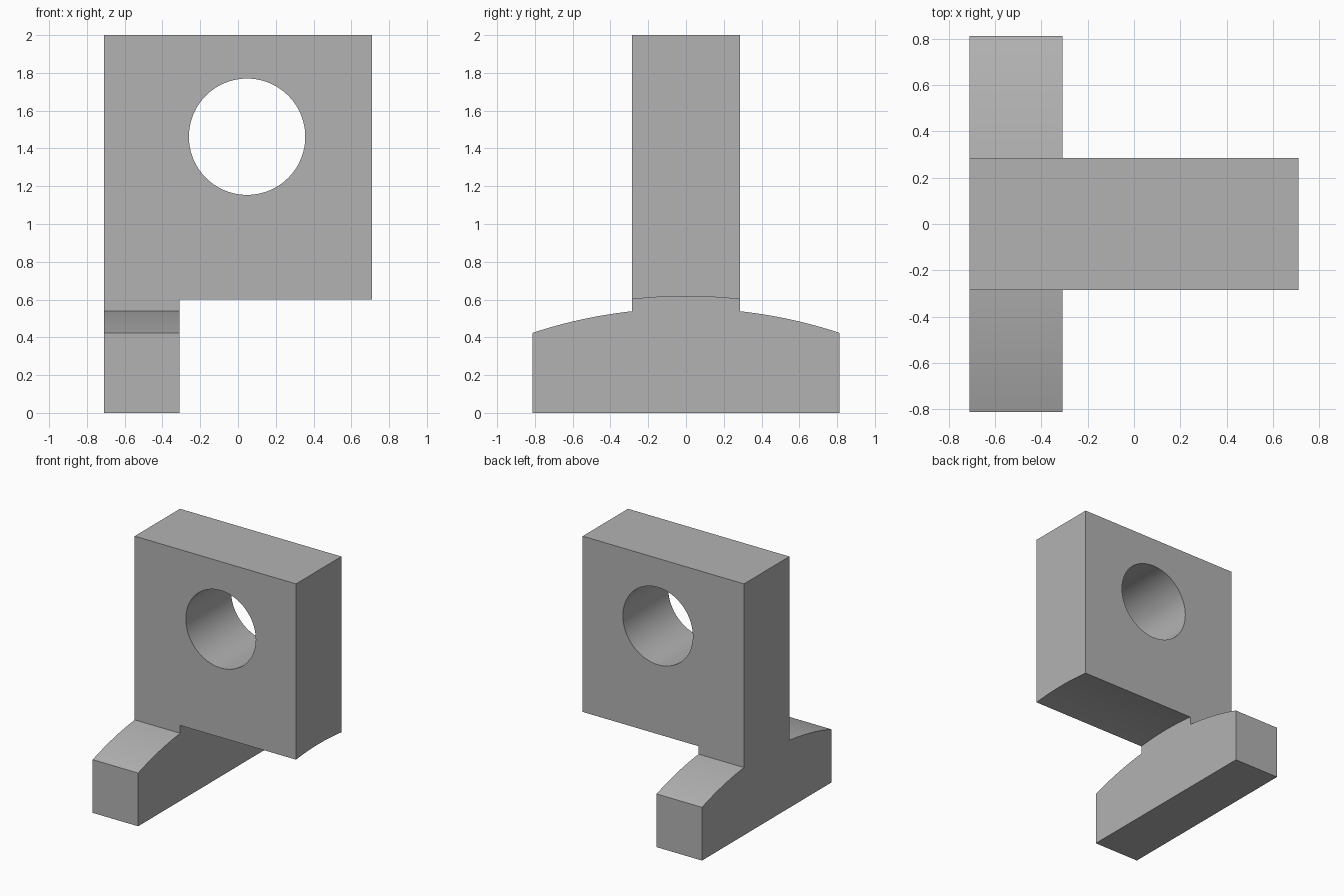
import bpy
import bmesh
import math

cube = bpy.data.objects.get("Cube")
if cube:
    bpy.data.objects.remove(cube, do_unlink=True)

HALF_X, HALF_Y, HEIGHT = 0.71, 0.285, 2.0
FOOT_X, FOOT_Y = -0.31, 0.813
ARC_R = 2.6
FOOT_APEX, UNDER_APEX = 0.554, 0.617

grey = bpy.data.materials.new("plain grey")
grey.use_nodes = True
grey.diffuse_color = (0.45, 0.45, 0.45, 1)
grey.node_tree.nodes["Principled BSDF"].inputs["Base Color"].default_value = grey.diffuse_color


def arc(y0, y1, apex, steps):
    """Points (y, z) along a shallow crown."""
    ys = [y0 + (y1 - y0) * i / steps for i in range(steps + 1)]
    return [(y, apex - ARC_R + math.sqrt(ARC_R ** 2 - y * y)) for y in ys]


def prism(name, points, direction):
    """Extrude a closed outline of 3D points along a direction."""
    bm = bmesh.new()
    face = bm.faces.new([bm.verts.new(p) for p in points])
    new = bmesh.ops.extrude_face_region(bm, geom=[face])["geom"]
    bmesh.ops.translate(bm, vec=direction, verts=[v for v in new if isinstance(v, bmesh.types.BMVert)])
    bmesh.ops.recalc_face_normals(bm, faces=bm.faces)
    mesh = bpy.data.meshes.new(name)
    bm.to_mesh(mesh)
    bm.free()
    mesh.materials.append(grey)
    obj = bpy.data.objects.new(name, mesh)
    bpy.context.collection.objects.link(obj)
    return obj


def cut(target, cutter):
    """Subtract the cutter, then discard it."""
    cutter.hide_render = True
    bpy.context.view_layer.objects.active = target
    mod = target.modifiers.new("cut", "BOOLEAN")
    mod.operation = "DIFFERENCE"
    mod.solver = "EXACT"
    mod.object = cutter
    bpy.ops.object.modifier_apply(modifier=mod.name)
    bpy.data.objects.remove(cutter, do_unlink=True)


# Upright plate on a crowned foot, as one side profile
outline = [(-FOOT_Y, 0)] + arc(-FOOT_Y, -HALF_Y, FOOT_APEX, 12)
outline += [(-HALF_Y, HEIGHT), (HALF_Y, HEIGHT)]
outline += arc(HALF_Y, FOOT_Y, FOOT_APEX, 12) + [(FOOT_Y, 0)]
bracket = prism("bracket", [(-HALF_X, y, z) for y, z in outline], (2 * HALF_X, 0, 0))

# Clear the space beside the foot, leaving an arched underside
under = [(-1, -0.5)] + arc(-1, 1, UNDER_APEX, 48) + [(1, -0.5)]
cut(bracket, prism("underside_cutter", [(FOOT_X, y, z) for y, z in under], (2, 0, 0)))

# Round hole through the plate
ring = [i * math.tau / 96 for i in range(96)]
hole = [(0.048 + 0.308 * math.cos(a), -1, 1.462 + 0.308 * math.sin(a)) for a in ring]
cut(bracket, prism("hole_cutter", hole, (0, 2, 0)))

# Smooth curved faces, crisp edges
bpy.ops.object.select_all(action="DESELECT")
bracket.select_set(True)
bpy.context.view_layer.objects.active = bracket
bpy.ops.object.shade_smooth_by_angle(angle=math.radians(20))
# The crown edges meet the plate sides at a right angle and stay sharp
